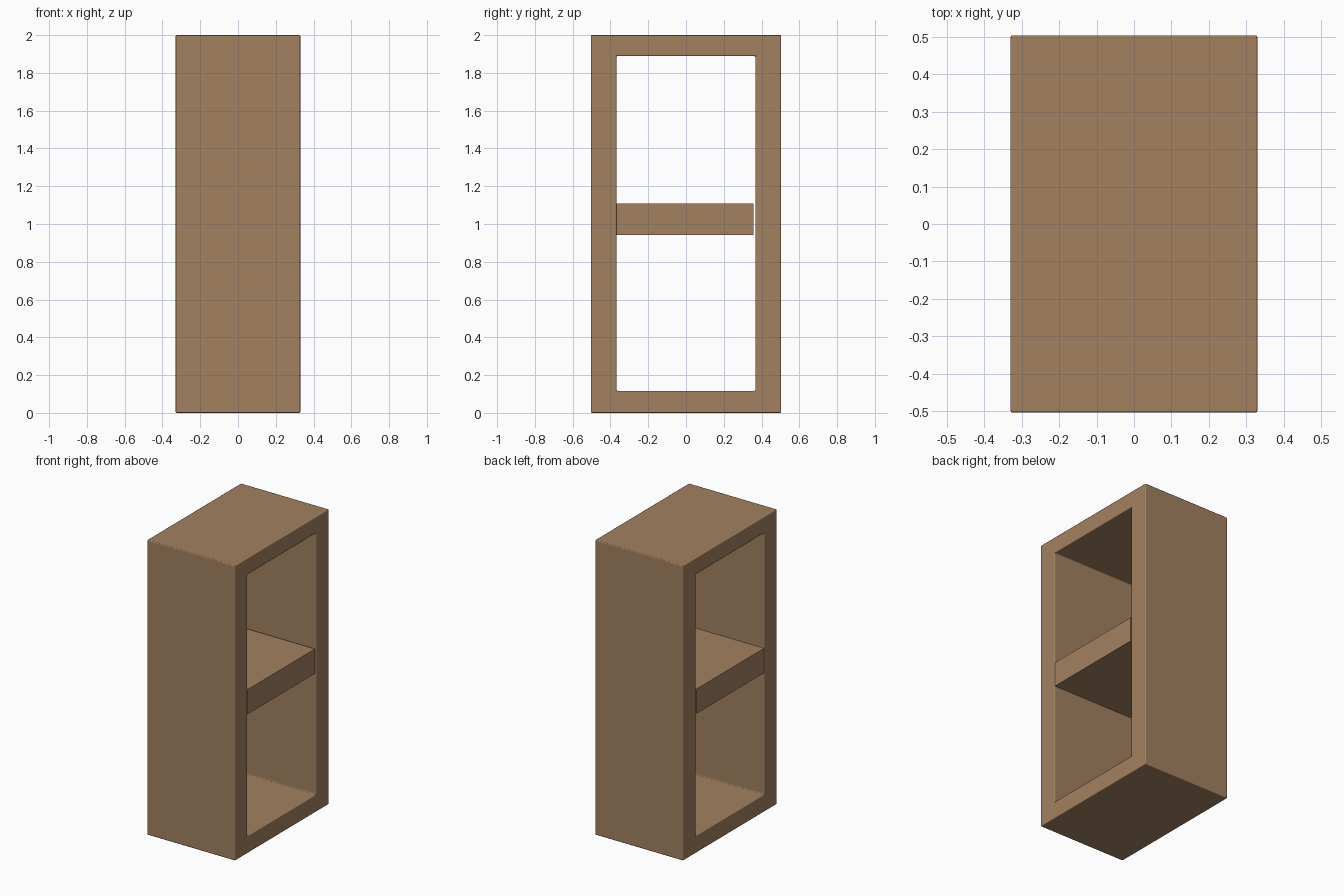
import bpy, bmesh

if "Cube" in bpy.data.objects:
    bpy.data.objects.remove(bpy.data.objects["Cube"])

wood = bpy.data.materials.new("light brown wood")
wood.diffuse_color = (0.361, 0.220, 0.119, 1)
wood.use_nodes = True
wood.node_tree.nodes["Principled BSDF"].inputs["Base Color"].default_value = wood.diffuse_color

X = 0.33  # half depth of the unit


def finish(bm, name):
    bmesh.ops.recalc_face_normals(bm, faces=bm.faces)
    me = bpy.data.meshes.new(name)
    bm.to_mesh(me)
    bm.free()
    me.materials.append(wood)
    ob = bpy.data.objects.new(name, me)
    bpy.context.collection.objects.link(ob)
    return ob


def rect(bm, x, y0, y1, z0, z1):
    return [bm.verts.new((x, y, z)) for y, z in ((y0, z0), (y1, z0), (y1, z1), (y0, z1))]


# Open rectangular frame, see-through along x
bm = bmesh.new()
outer = [rect(bm, x, -0.504, 0.504, 0, 2) for x in (-X, X)]
inner = [rect(bm, x, -0.368, 0.367, 0.117, 1.889) for x in (-X, X)]
for i in range(4):
    j = (i + 1) % 4
    for a, b in ((outer[0], outer[1]), (inner[0], inner[1]),
                 (outer[0], inner[0]), (outer[1], inner[1])):
        bm.faces.new((a[i], a[j], b[j], b[i]))
frame = finish(bm, "cabinet_frame")

# Slightly softened edges
bev = frame.modifiers.new("soft_edges", 'BEVEL')
bev.width = 0.006
bev.segments = 2
bev.limit_method = 'ANGLE'
bev.harden_normals = True
for p in frame.data.polygons:
    p.use_smooth = True

# Middle shelf, with a thin gap at one end
bm = bmesh.new()
a, b = [rect(bm, x, -0.368, 0.357, 0.941, 1.108) for x in (-X + 0.002, X - 0.002)]
bm.faces.new(a)
bm.faces.new(b)
for i in range(4):
    j = (i + 1) % 4
    bm.faces.new((a[i], a[j], b[j], b[i]))
finish(bm, "middle_shelf")
